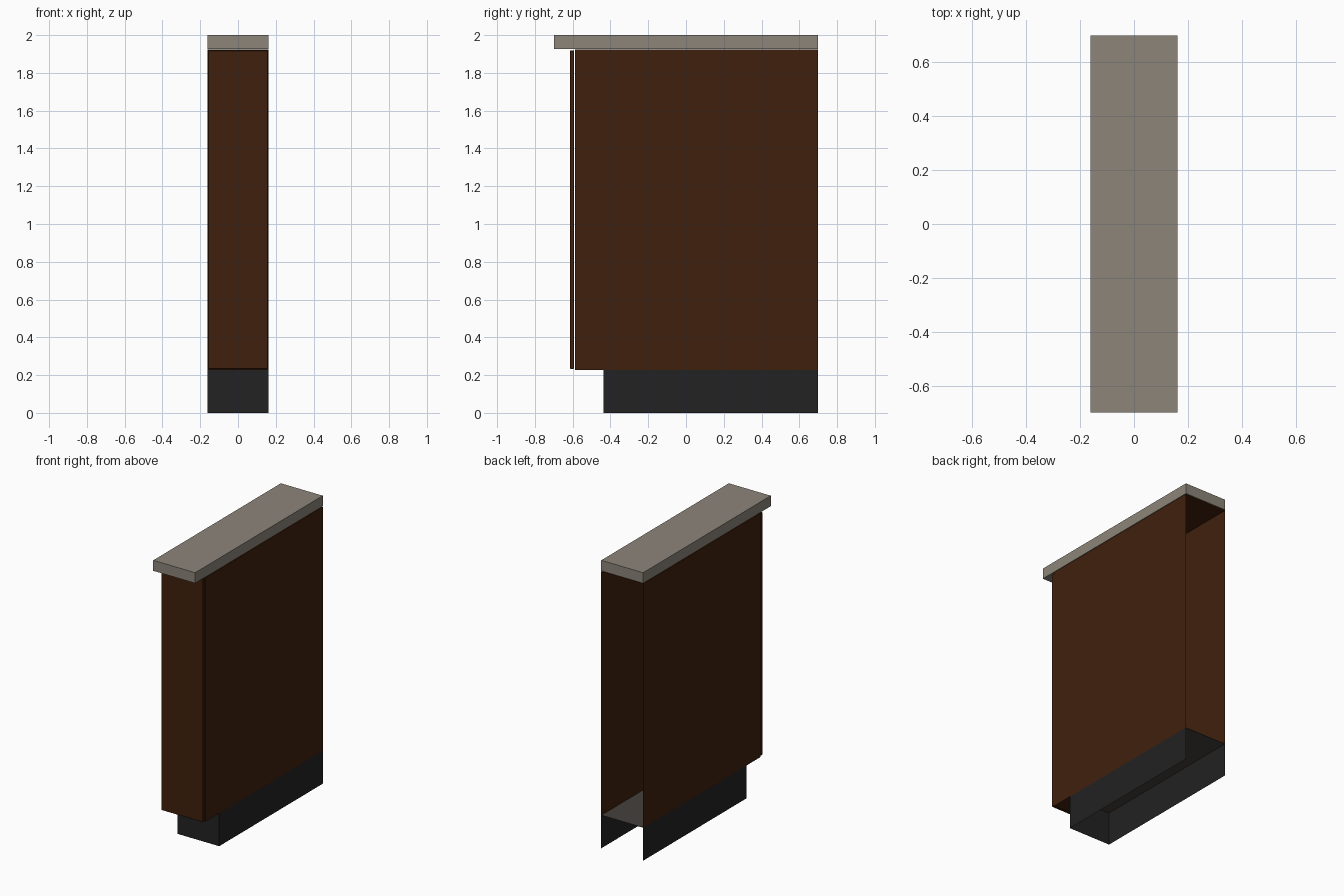
import bpy, bmesh

if "Cube" in bpy.data.objects:
    bpy.data.objects.remove(bpy.data.objects["Cube"])

W = 0.161          # half width
BACK = 0.70
Z_FLOOR, Z_TOP = 0.228, 1.923


def material(name, r, g, b):
    m = bpy.data.materials.new(name)
    m.diffuse_color = (r, g, b, 1)
    m.use_nodes = True
    m.node_tree.nodes["Principled BSDF"].inputs["Base Color"].default_value = m.diffuse_color
    return m


wood = material("dark_wood", 0.051, 0.0144, 0.004)
stone = material("stone_grey", 0.262, 0.235, 0.195)
black = material("plinth_black", 0.016, 0.016, 0.016)
grey = material("floor_grey", 0.060, 0.051, 0.047)


def box(name, x, y, z, mat, drop=(), bevel=0.0):
    """Box from ranges; drop lists outward directions whose sheet is left open."""
    bm = bmesh.new()
    bmesh.ops.create_cube(bm, size=1)
    for v in bm.verts:
        v.co = [r[0] if c < 0 else r[1] for c, r in zip(v.co, (x, y, z))]
    bm.normal_update()
    gone = [f for f in bm.faces
            if any(f.normal[a] * s > 0.9 for a, s in drop)]
    bmesh.ops.delete(bm, geom=gone, context='FACES')
    if bevel:
        bmesh.ops.bevel(bm, geom=bm.edges[:], offset=bevel, segments=1, affect='EDGES')
    me = bpy.data.meshes.new(name)
    bm.to_mesh(me)
    bm.free()
    me.materials.append(mat)
    ob = bpy.data.objects.new(name, me)
    bpy.context.collection.objects.link(ob)
    return ob


# Worktop slab overhanging the front
box("worktop", (-W, W), (-0.70, BACK), (Z_TOP + 0.004, 2.0), stone)

# Thin-walled carcass, open at the back; its base is made separately
box("carcass", (-W, W), (-0.588, BACK), (Z_FLOOR, Z_TOP), wood,
    drop=[(1, 1), (2, -1)])

# Wooden underside of the front overhang
box("front_overhang_base", (-W, W), (-0.588, -0.436), (Z_FLOOR, Z_FLOOR + 0.002), wood)

# Grey floor sheet above the plinth
box("cabinet_floor", (-W + 0.001, W - 0.001), (-0.436, BACK - 0.001),
    (Z_FLOOR, Z_FLOOR + 0.002), grey)

# Door panel with finely chamfered edges
box("door", (-W + 0.002, W - 0.002), (-0.614, -0.592),
    (Z_FLOOR + 0.005, Z_TOP - 0.004), wood, bevel=0.003)

# Recessed plinth: front and two sides only
box("plinth", (-W, W), (-0.436, BACK), (0, Z_FLOOR), black,
    drop=[(1, 1), (2, 1), (2, -1)])
